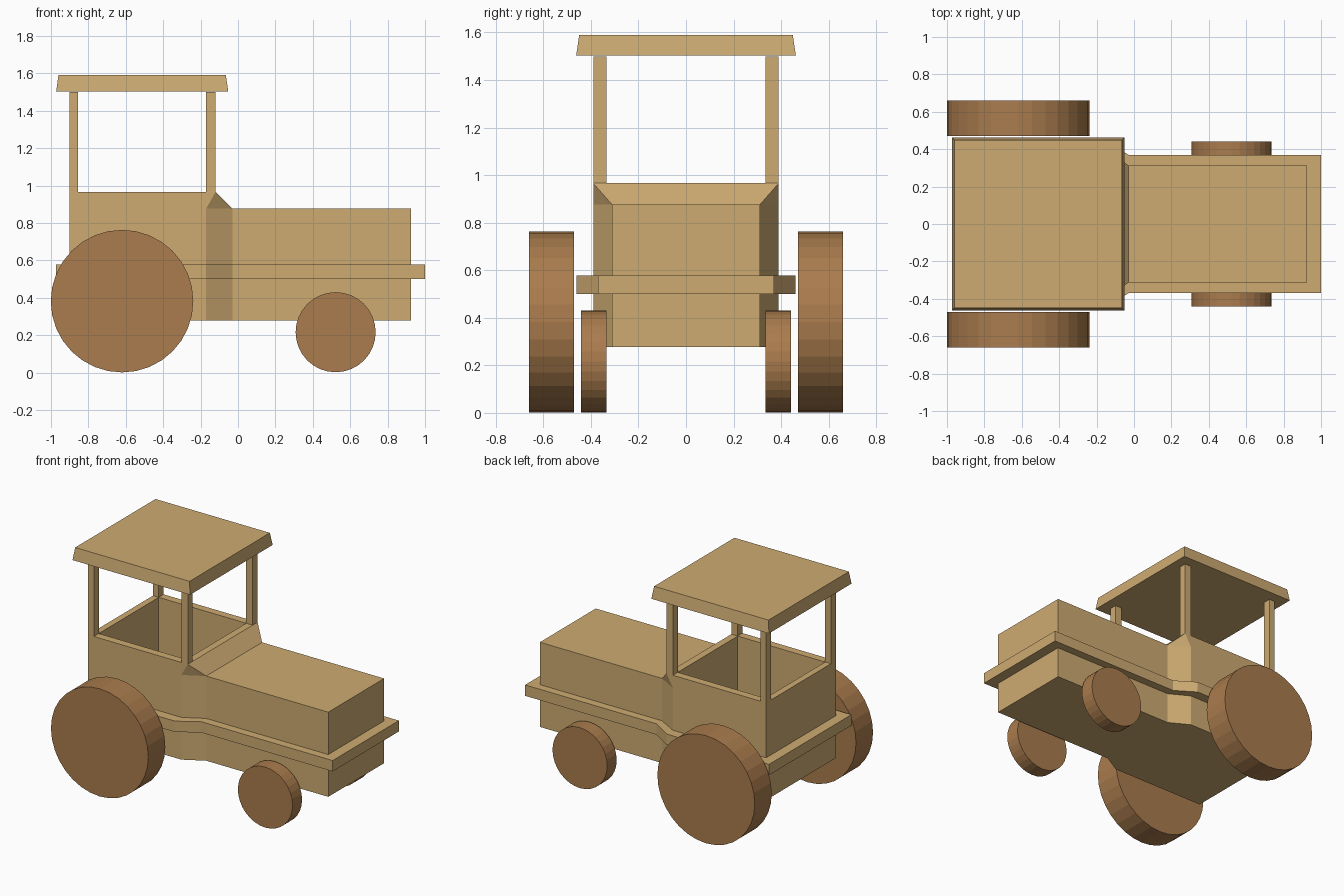
import bpy, bmesh, math

if "Cube" in bpy.data.objects:
    bpy.data.objects.remove(bpy.data.objects["Cube"])

def material(name, rgb):
    m = bpy.data.materials.new(name)
    m.diffuse_color = (*rgb, 1)
    m.use_nodes = True
    m.node_tree.nodes["Principled BSDF"].inputs["Base Color"].default_value = m.diffuse_color
    return m

LIGHT = material("light_wood", (0.62, 0.41, 0.17))
DARK = material("dark_wood", (0.40, 0.20, 0.075))

def finish(name, bm, mat):
    bmesh.ops.recalc_face_normals(bm, faces=bm.faces[:])
    me = bpy.data.meshes.new(name)
    bm.to_mesh(me)
    bm.free()
    me.materials.append(mat)
    ob = bpy.data.objects.new(name, me)
    bpy.context.collection.objects.link(ob)
    return ob

def ring(bm, half, z):
    """Symmetric outline from its +y half (back to front)."""
    pts = half + [(x, -y) for x, y in reversed(half)]
    return [bm.verts.new((x, y, z)) for x, y in pts]

def bridge(bm, a, b):
    n = len(a)
    for i in range(n):
        j = (i + 1) % n
        bm.faces.new((a[i], a[j], b[j], b[i]))

def frustum(name, bottom, top, z0, z1, mat):
    bm = bmesh.new()
    a, b = [[bm.verts.new((x, y, z)) for x, y in
             ((r[0], r[2]), (r[1], r[2]), (r[1], r[3]), (r[0], r[3]))]
            for r, z in ((bottom, z0), (top, z1))]
    bridge(bm, a, b)
    bm.faces.new(a)
    bm.faces.new(b)
    return finish(name, bm, mat)

# Body: one shell with raised belt, hood, sloped cowl and open cab
hull = [(-0.90, 0.39), (-0.17, 0.39), (-0.03, 0.312), (0.925, 0.312)]
belt = [(-0.972, 0.46), (-0.17, 0.46), (-0.03, 0.37), (1.0, 0.37)]
bm = bmesh.new()
levels = [ring(bm, h, z) for h, z in ((hull, 0.278), (hull, 0.50), (belt, 0.50),
                                      (belt, 0.577), (hull, 0.577), (hull, 0.877))]
for lower, upper in zip(levels, levels[1:]):
    bridge(bm, lower, upper)
bm.faces.new(levels[0])
t = levels[-1]
rim = ring(bm, [(-0.90, 0.39), (-0.12, 0.39)], 0.966)
inner = [(-0.855, 0.335), (-0.17, 0.335)]
rim_in, floor = ring(bm, inner, 0.966), ring(bm, inner, 0.50)
bm.faces.new((t[2], t[3], t[4], t[5]))                 # hood top
bm.faces.new((t[2], t[5], rim[2], rim[1]))             # cowl slope
bm.faces.new((t[7], t[0], rim[0], rim[3]))             # cab back
for a, b, c, r0, r1 in ((0, 1, 2, 0, 1), (7, 6, 5, 3, 2)):
    bm.faces.new((t[a], t[b], rim[r1], rim[r0]))       # cab side
    bm.faces.new((t[b], t[c], rim[r1]))                # cowl corner
bridge(bm, rim, rim_in)
bridge(bm, rim_in, floor)
bm.faces.new(floor)
finish("tractor_body", bm, LIGHT)

# Cab posts
for end, x0, x1 in (("rear", -0.90, -0.855), ("front", -0.17, -0.12)):
    for side, y0, y1 in (("left", 0.335, 0.39), ("right", -0.39, -0.335)):
        r = (x0, x1, y0, y1)
        frustum(f"{end}_{side}_post", r, r, 0.966, 1.50, LIGHT)

# Tapered roof
frustum("roof", (-0.972, -0.052, -0.462, 0.462), (-0.96, -0.065, -0.449, 0.449),
        1.503, 1.59, LIGHT)

# Wheels
def wheel(name, x, y, radius, width, z):
    bm = bmesh.new()
    bmesh.ops.create_cone(bm, cap_ends=True, segments=32, radius1=radius,
                          radius2=radius, depth=width)
    ob = finish(name, bm, DARK)
    ob.rotation_euler = (math.pi / 2, 0, 0)
    ob.location = (x, y, z)

for side, s in (("left", 1), ("right", -1)):
    wheel(f"rear_{side}_wheel", -0.62, s * 0.566, 0.381, 0.19, 0.382)
    wheel(f"front_{side}_wheel", 0.522, s * 0.388, 0.214, 0.106, 0.216)
